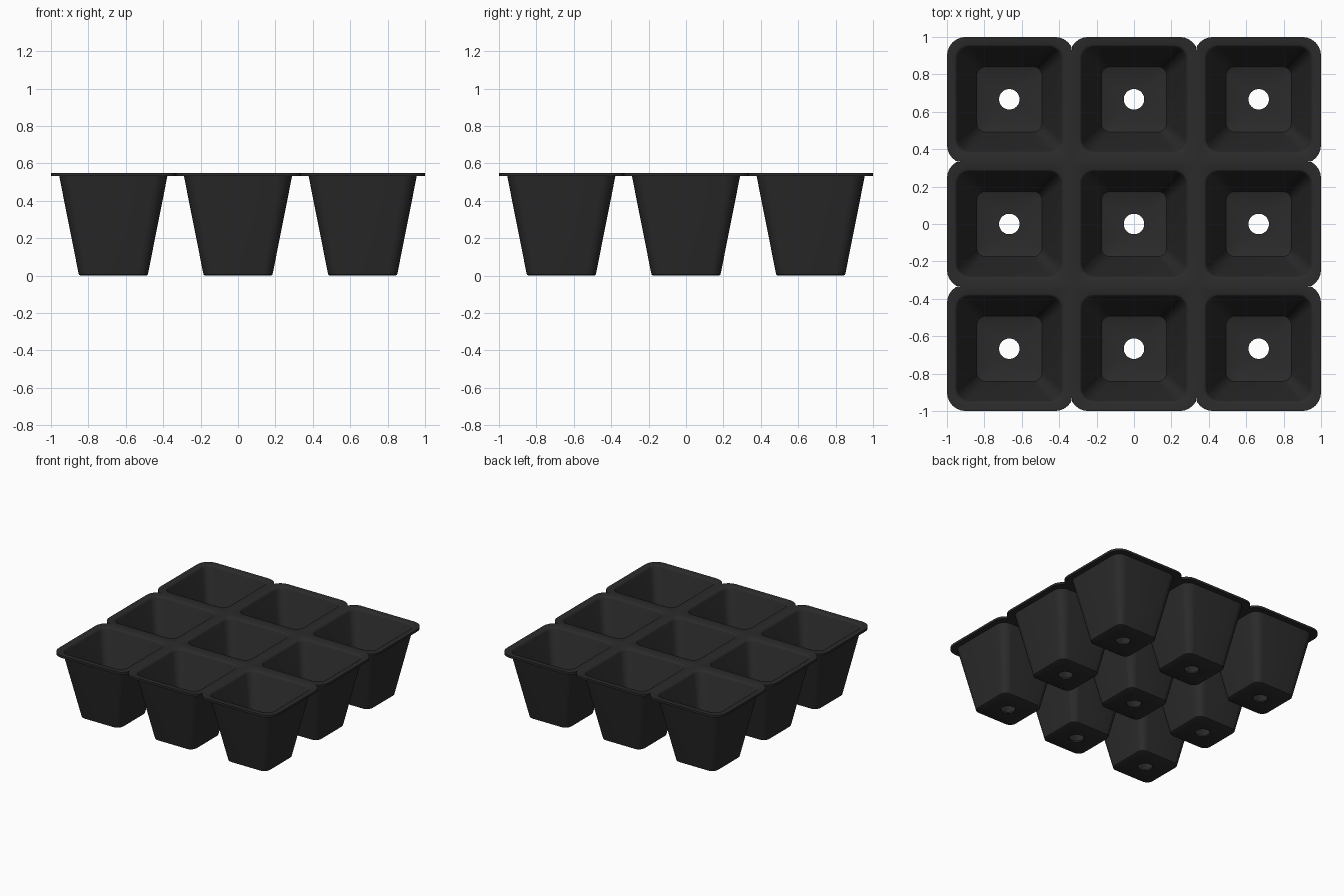
import bpy, bmesh, math

cube = bpy.data.objects.get("Cube")
if cube:
    bpy.data.objects.remove(cube)

PITCH = 2 / 3
HALF = PITCH / 2
TOP = 0.55
RIM_BOTTOM = 0.532
ARC = 7                      # points per rounded corner
CORNERS = [(1, 1), (-1, 1), (-1, -1), (1, -1)]

plastic = bpy.data.materials.new("black plastic")
plastic.use_nodes = True
COLOR = (0.024, 0.024, 0.024, 1)
plastic.diffuse_color = COLOR
plastic.node_tree.nodes["Principled BSDF"].inputs["Base Color"].default_value = COLOR


def rounded_square(half, radius):
    pts = []
    for k, (sx, sy) in enumerate(CORNERS):
        for i in range(ARC):
            a = math.radians(90 * (k + i / (ARC - 1)))
            pts.append((sx * (half - radius) + radius * math.cos(a),
                        sy * (half - radius) + radius * math.sin(a)))
    return pts


def circle(radius):
    n = 4 * ARC
    return [(radius * math.cos(2 * math.pi * (i + 0.5) / n),
             radius * math.sin(2 * math.pi * (i + 0.5) / n)) for i in range(n)]


def rim_outline(col, row, radius=0.1, overlap=0.011):
    """Tile edge: rounded on the tray's outside, notched at joints, square inside."""
    pts = []
    for k, (sx, sy) in enumerate(CORNERS):
        joined_x, joined_y = sx != col, sy != row
        wx = HALF + overlap * joined_x
        wy = HALF + overlap * joined_y
        for i in range(ARC):
            a = math.radians(90 * (k + i / (ARC - 1)))
            x = abs(sx * (wx - radius) + radius * math.cos(a))
            y = abs(sy * (wy - radius) + radius * math.sin(a))
            if joined_x and joined_y:
                x = y = HALF
            pts.append((sx * min(x, HALF), sy * min(y, HALF)))
    return pts


bm = bmesh.new()


def add_cell(col, row):
    outline = rim_outline(col, row)
    # Closed wall section, from the rim down the inside and back up the outside
    section = [
        (outline, TOP),
        (rounded_square(0.292, 0.075), TOP),
        (rounded_square(0.284, 0.07), TOP - 0.004),
        (rounded_square(0.278, 0.066), TOP - 0.016),
        (rounded_square(0.181, 0.05), 0.034),
        (rounded_square(0.175, 0.048), 0.018),
        (rounded_square(0.163, 0.044), 0.012),
        (circle(0.055), 0.012),
        (circle(0.055), 0),
        (rounded_square(0.176, 0.048), 0),
        (rounded_square(0.184, 0.052), 0.005),
        (rounded_square(0.187, 0.054), 0.018),
        (rounded_square(0.289, 0.075), RIM_BOTTOM),
        (outline, RIM_BOTTOM),
    ]
    loops = [[bm.verts.new((x + col * PITCH, y + row * PITCH, z)) for x, y in pts]
             for pts, z in section]
    n = 4 * ARC
    for s, loop in enumerate(loops):
        nxt = loops[(s + 1) % len(loops)]
        for i in range(n):
            j = (i + 1) % n
            if s == len(loops) - 1:
                # The rim has a side only where no neighbour joins it
                (ax, ay), (bx, by) = outline[i], outline[j]
                seam = any(abs(p - side * HALF) < 1e-4 and abs(q - side * HALF) < 1e-4
                           for p, q, c in ((ax, bx, col), (ay, by, row))
                           for side in (-1, 1) if side != c)
                if seam:
                    continue
            bm.faces.new((loop[i], nxt[i], nxt[j], loop[j]))


for col in (-1, 0, 1):
    for row in (-1, 0, 1):
        add_cell(col, row)

bmesh.ops.remove_doubles(bm, verts=bm.verts, dist=0.0005)
bmesh.ops.dissolve_degenerate(bm, edges=bm.edges, dist=0.0001)
bmesh.ops.recalc_face_normals(bm, faces=bm.faces)

mesh = bpy.data.meshes.new("seedling_tray")
bm.to_mesh(mesh)
bm.free()
mesh.materials.append(plastic)
tray = bpy.data.objects.new("seedling_tray", mesh)
bpy.context.collection.objects.link(tray)

bpy.ops.object.select_all(action='DESELECT')
tray.select_set(True)
bpy.context.view_layer.objects.active = tray
bpy.ops.object.shade_smooth_by_angle(angle=math.radians(40))
